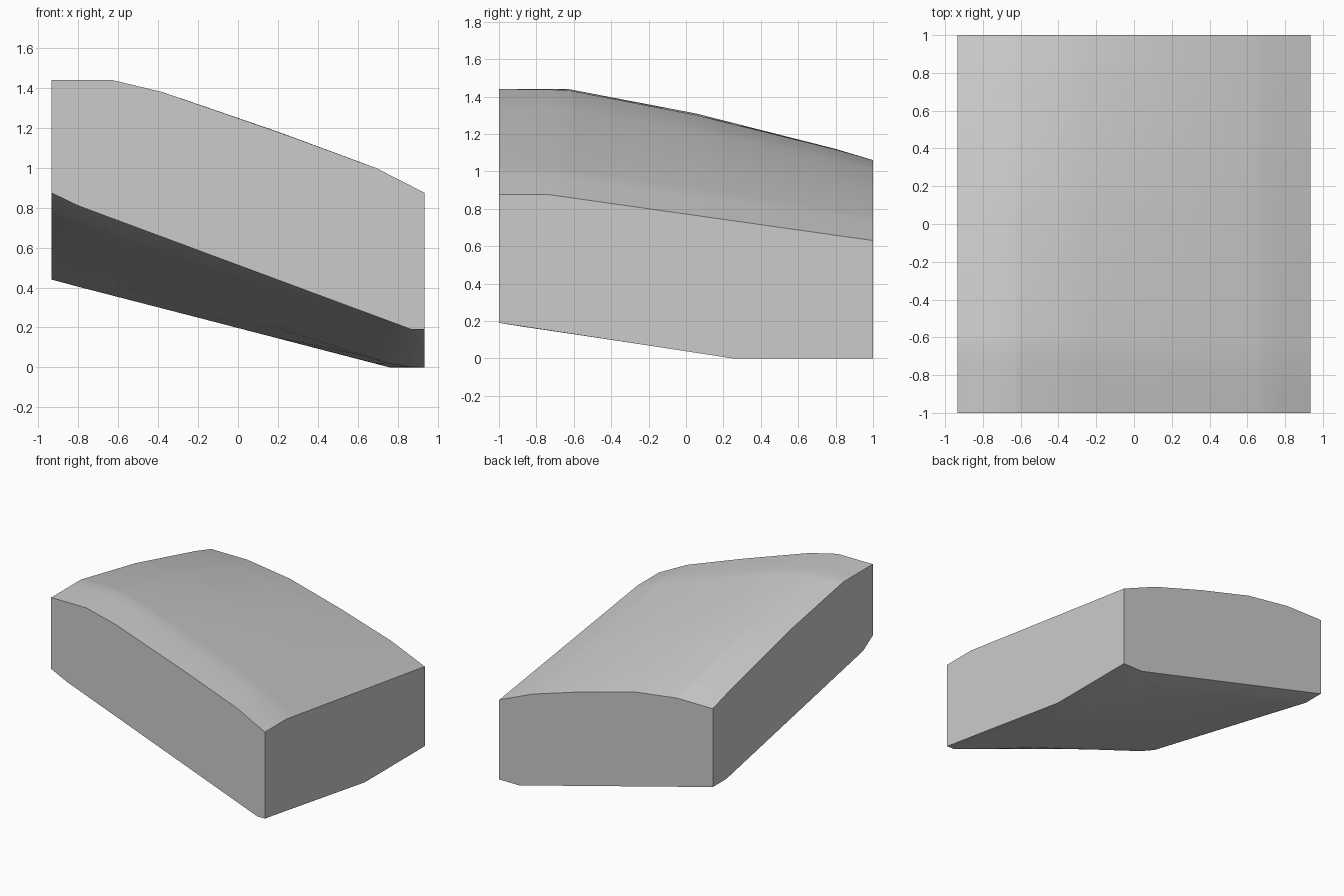
import bpy
import bmesh
import math

cube = bpy.data.objects.get("Cube")
if cube:
    bpy.data.objects.remove(cube)

W, D = 0.935, 1.0

# Edge profiles of the upper and lower surfaces: (position along edge, height)
TOP = dict(
    front=[(-W, 1.44), (-.63, 1.44), (-.38, 1.38), (.2, 1.18), (.69, 1.0), (W, .875)],
    back=[(-W, 1.06), (-.62, 1.06), (-.25, 1.01), (.2, .89), (.64, .755), (W, .63)],
    left=[(-D, 1.44), (-.63, 1.44), (.05, 1.31), (.8, 1.12), (D, 1.06)],
    right=[(-D, .875), (-.73, .875), (D, .63)])
BOTTOM = dict(
    front=[(-W, .875), (-.8, .81), (.87, .19), (W, .19)],
    back=[(-W, .44), (.76, 0), (W, 0)],
    left=[(-D, .875), (-.88, .80), (.83, .44), (D, .44)],
    right=[(-D, .19), (-.6, .13), (.25, 0), (D, 0)])


def height(profile, t):
    """Height of a piecewise straight profile."""
    for (a, za), (b, zb) in zip(profile, profile[1:]):
        if t <= b:
            return za + (zb - za) * (t - a) / (b - a)
    return profile[-1][1]


def patch(edges, x, y):
    """Surface height blended from its four edge profiles."""
    u, v = (x + W) / (2 * W), (y + D) / (2 * D)
    f, b = edges["front"], edges["back"]
    across = (1 - v) * height(f, x) + v * height(b, x)
    along = (1 - u) * height(edges["left"], y) + u * height(edges["right"], y)
    corners = ((1 - v) * ((1 - u) * f[0][1] + u * f[-1][1])
               + v * ((1 - u) * b[0][1] + u * b[-1][1]))
    return across + along - corners


def stations(*names):
    """Grid positions through every profile corner."""
    return sorted({t for s in (TOP, BOTTOM) for n in names for t, _ in s[n]})


xs, ys = stations("front", "back"), stations("left", "right")
nx, ny = len(xs), len(ys)
bm = bmesh.new()


def surface(edges, flip):
    """Grid of faces over one patch; returns its vertices."""
    g = [[bm.verts.new((x, y, patch(edges, x, y))) for y in ys] for x in xs]
    for i in range(nx - 1):
        for j in range(ny - 1):
            quad = [g[i][j], g[i + 1][j], g[i + 1][j + 1], g[i][j + 1]]
            bm.faces.new(quad[::-1] if flip else quad)
    return g


upper, lower = surface(TOP, False), surface(BOTTOM, True)

# Upright walls around the rim
rim = ([(i, 0) for i in range(nx - 1)] + [(nx - 1, j) for j in range(ny - 1)]
       + [(i, ny - 1) for i in range(nx - 1, 0, -1)] + [(0, j) for j in range(ny - 1, 0, -1)])
for (i, j), (k, m) in zip(rim, rim[1:] + rim[:1]):
    bm.faces.new([lower[i][j], lower[k][m], upper[k][m], upper[i][j]])

bmesh.ops.remove_doubles(bm, verts=bm.verts, dist=0.0001)
mesh = bpy.data.meshes.new("sloped_block")
bm.to_mesh(mesh)
bm.free()
block = bpy.data.objects.new("sloped_block", mesh)
bpy.context.collection.objects.link(block)

# Plain grey finish
grey = bpy.data.materials.new("grey")
grey.use_nodes = True
colour = (0.6, 0.6, 0.6, 1)
grey.diffuse_color = colour
grey.node_tree.nodes["Principled BSDF"].inputs["Base Color"].default_value = colour
mesh.materials.append(grey)

# Smooth curved surfaces with crisp rim edges
bpy.context.view_layer.objects.active = block
block.select_set(True)
bpy.ops.object.shade_smooth_by_angle(angle=math.radians(35))
